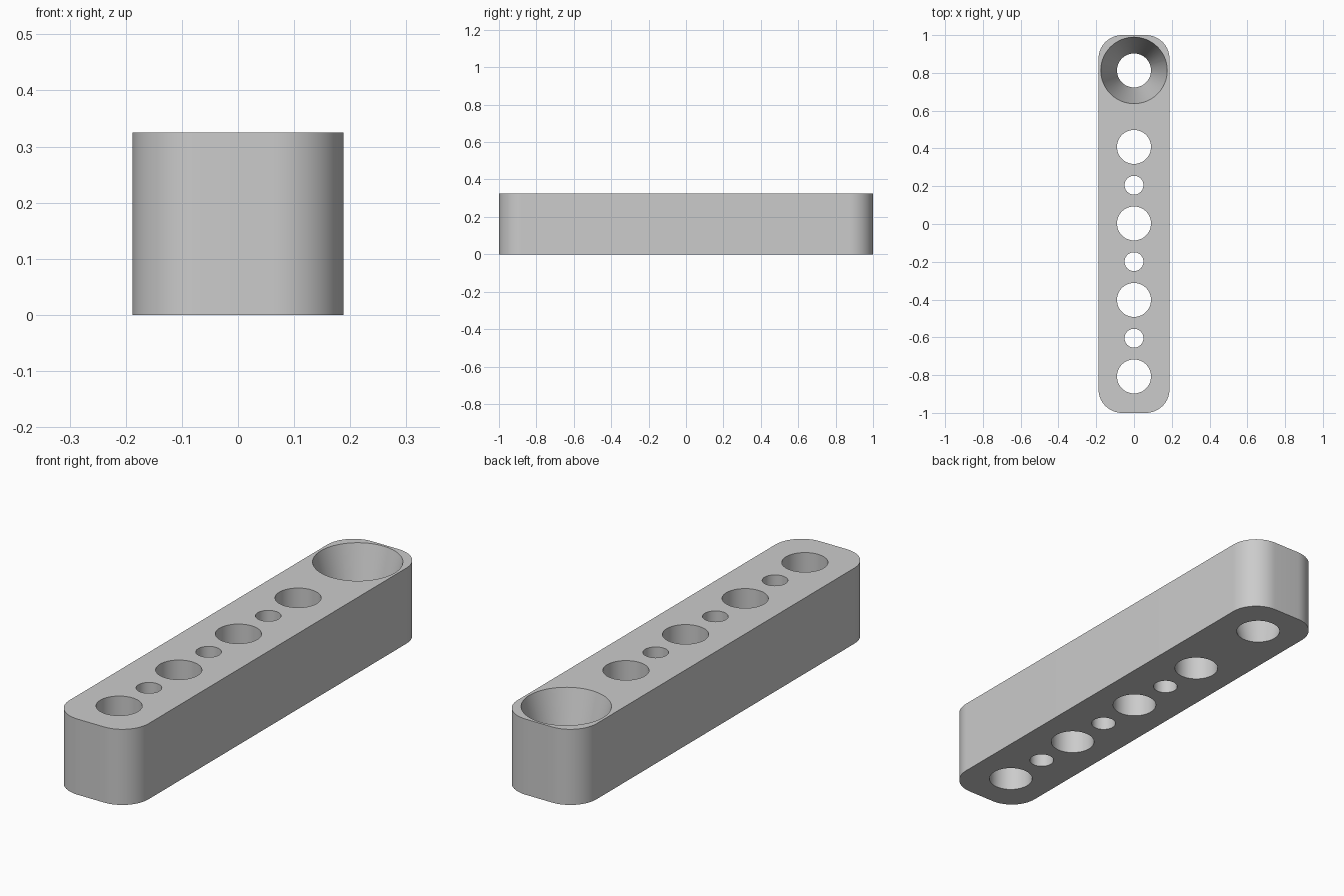
import bpy
import bmesh
from math import radians

LENGTH, WIDTH, HEIGHT = 2.0, 0.376, 0.325
CORNER = 0.125
PITCH, OFFSET = 0.405, 0.003
BIG, SMALL, RIM = 0.09, 0.05, 0.176
OVER = 0.04  # how far cutters reach past the faces

cube = bpy.data.objects.get("Cube")
if cube:
    bpy.data.objects.remove(cube, do_unlink=True)

grey = bpy.data.materials.new("plain grey")
grey.use_nodes = True
colour = (0.6, 0.6, 0.6, 1.0)
grey.diffuse_color = colour
grey.node_tree.nodes["Principled BSDF"].inputs["Base Color"].default_value = colour


def make_object(name, bm):
    mesh = bpy.data.meshes.new(name)
    bm.to_mesh(mesh)
    bm.free()
    mesh.materials.append(grey)
    obj = bpy.data.objects.new(name, mesh)
    bpy.context.collection.objects.link(obj)
    return obj


def make_cutter(name, y, bottom_radius, top_radius):
    """Round cutter through the full height, extended past both faces."""
    slope = (top_radius - bottom_radius) / HEIGHT
    bm = bmesh.new()
    bmesh.ops.create_cone(bm, cap_ends=True, segments=64,
                          radius1=bottom_radius - slope * OVER,
                          radius2=top_radius + slope * OVER,
                          depth=HEIGHT + 2 * OVER)
    bmesh.ops.translate(bm, verts=bm.verts, vec=(0, y, HEIGHT / 2))
    obj = make_object(name, bm)
    obj.hide_render = True
    return obj


# Bar with rounded vertical corners
bm = bmesh.new()
bmesh.ops.create_cube(bm, size=1)
bmesh.ops.scale(bm, verts=bm.verts, vec=(WIDTH, LENGTH, HEIGHT))
bmesh.ops.translate(bm, verts=bm.verts, vec=(0, 0, HEIGHT / 2))
uprights = [e for e in bm.edges if abs(e.verts[0].co.z - e.verts[1].co.z) > 0.1]
bmesh.ops.bevel(bm, geom=uprights, offset=CORNER, segments=16,
                profile=0.5, affect='EDGES')
bar = make_object("drilled_bar", bm)

# Large holes, small holes between them, and the funnel at the back end
cutters = [make_cutter("large_hole", i * PITCH + OFFSET, BIG, BIG)
           for i in range(-2, 2)]
cutters += [make_cutter("small_hole", (i + 0.5) * PITCH + OFFSET, SMALL, SMALL)
            for i in range(-2, 1)]
cutters.append(make_cutter("funnel_hole", 2 * PITCH + OFFSET, BIG, RIM))

bpy.ops.object.select_all(action='DESELECT')
bpy.context.view_layer.objects.active = bar
bar.select_set(True)
for cutter in cutters:
    mod = bar.modifiers.new(cutter.name, 'BOOLEAN')
    mod.operation = 'DIFFERENCE'
    mod.solver = 'EXACT'
    mod.object = cutter
    bpy.ops.object.modifier_apply(modifier=mod.name)
    bpy.data.objects.remove(cutter, do_unlink=True)

bpy.ops.object.shade_smooth_by_angle(angle=radians(30))
